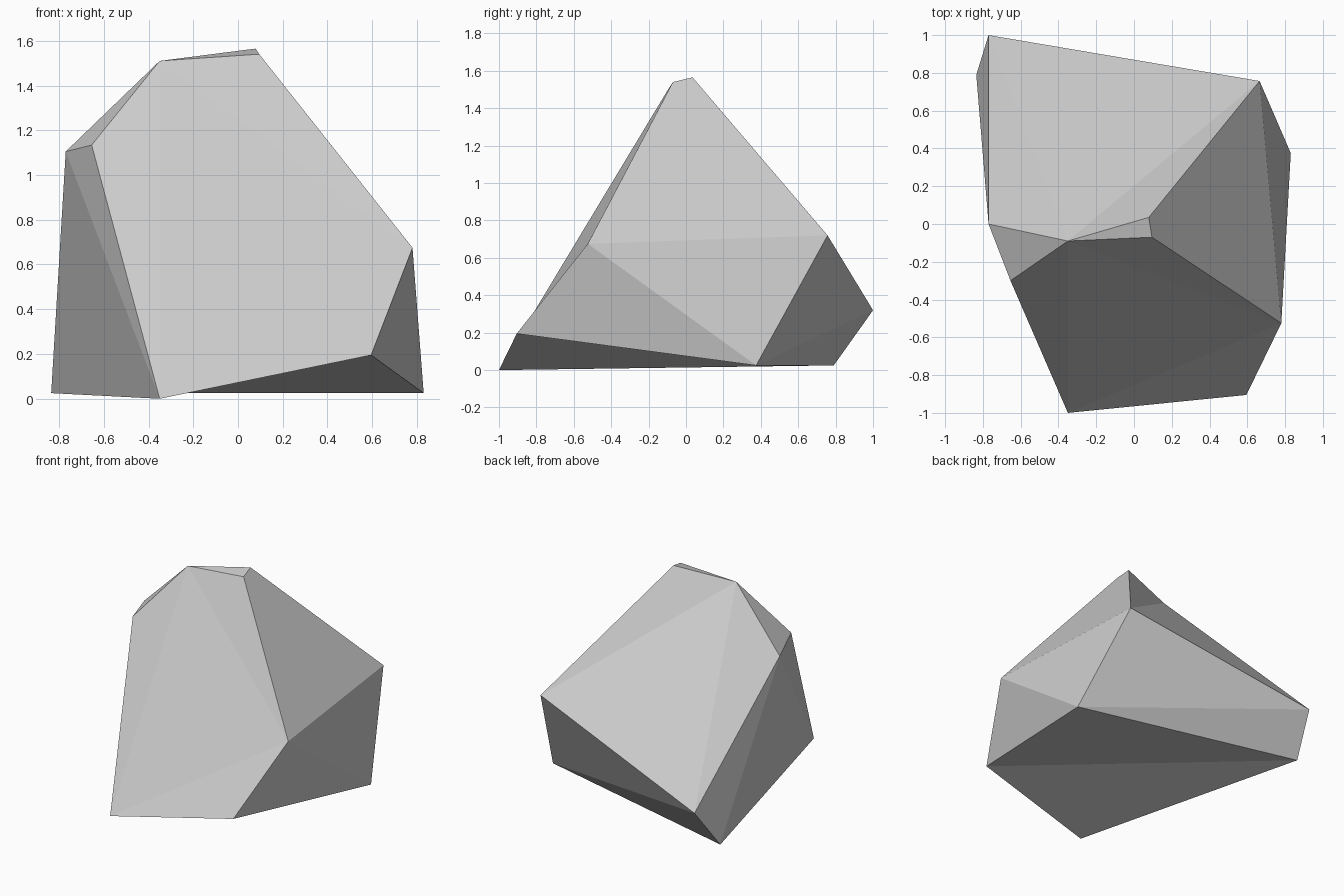
import bpy
import bmesh

cube = bpy.data.objects.get("Cube")
if cube:
    bpy.data.objects.remove(cube, do_unlink=True)

# Plain stone colour
stone = bpy.data.materials.new("stone_grey")
stone.use_nodes = True
colour = (0.6, 0.6, 0.6, 1.0)
stone.diffuse_color = colour
for node in stone.node_tree.nodes:
    if node.type == "BSDF_PRINCIPLED":
        node.inputs["Base Color"].default_value = colour

# Corners of the faceted rock
corners = {
    "back_tip": (-0.77, 1.0, 0.32),
    "back_foot": (-0.835, 0.79, 0.025),
    "shoulder": (-0.77, 0.0, 1.105),
    "shoulder_front": (-0.654, -0.30, 1.134),
    "ridge": (-0.35, -0.09, 1.51),
    "peak": (0.078, 0.035, 1.565),
    "peak_front": (0.095, -0.07, 1.54),
    "side_front": (0.78, -0.525, 0.675),
    "side_back": (0.665, 0.757, 0.72),
    "side_foot": (0.83, 0.375, 0.025),
    "front_corner": (0.595, -0.905, 0.195),
    "front_foot": (-0.35, -1.0, 0.0),
}

# Chipped planes, grouped by the side they sit on
facets = [
    # top and back
    "shoulder back_tip ridge",
    "back_tip side_back ridge",
    "ridge side_back peak",
    "ridge peak peak_front",
    "shoulder ridge shoulder_front",
    # narrow flank
    "shoulder back_tip back_foot",
    "shoulder back_foot front_foot",
    "shoulder shoulder_front front_foot",
    # broad front
    "shoulder_front ridge front_foot",
    "ridge side_front front_foot",
    "ridge peak_front side_front",
    "side_front front_corner front_foot",
    # wide flank
    "peak_front peak side_back side_front",
    "side_front side_back side_foot",
    "front_corner side_front side_foot",
    # lower back
    "side_back back_tip side_foot",
    "back_tip back_foot side_foot",
    # underside, slightly hollow
    "front_corner side_foot back_foot",
    "front_corner back_foot front_foot",
]

bm = bmesh.new()
verts = {name: bm.verts.new(co) for name, co in corners.items()}
for facet in facets:
    bm.faces.new([verts[name] for name in facet.split()])
bmesh.ops.recalc_face_normals(bm, faces=bm.faces)

mesh = bpy.data.meshes.new("rock")
bm.to_mesh(mesh)
bm.free()
mesh.materials.append(stone)
rock = bpy.data.objects.new("rock", mesh)
bpy.context.collection.objects.link(rock)
